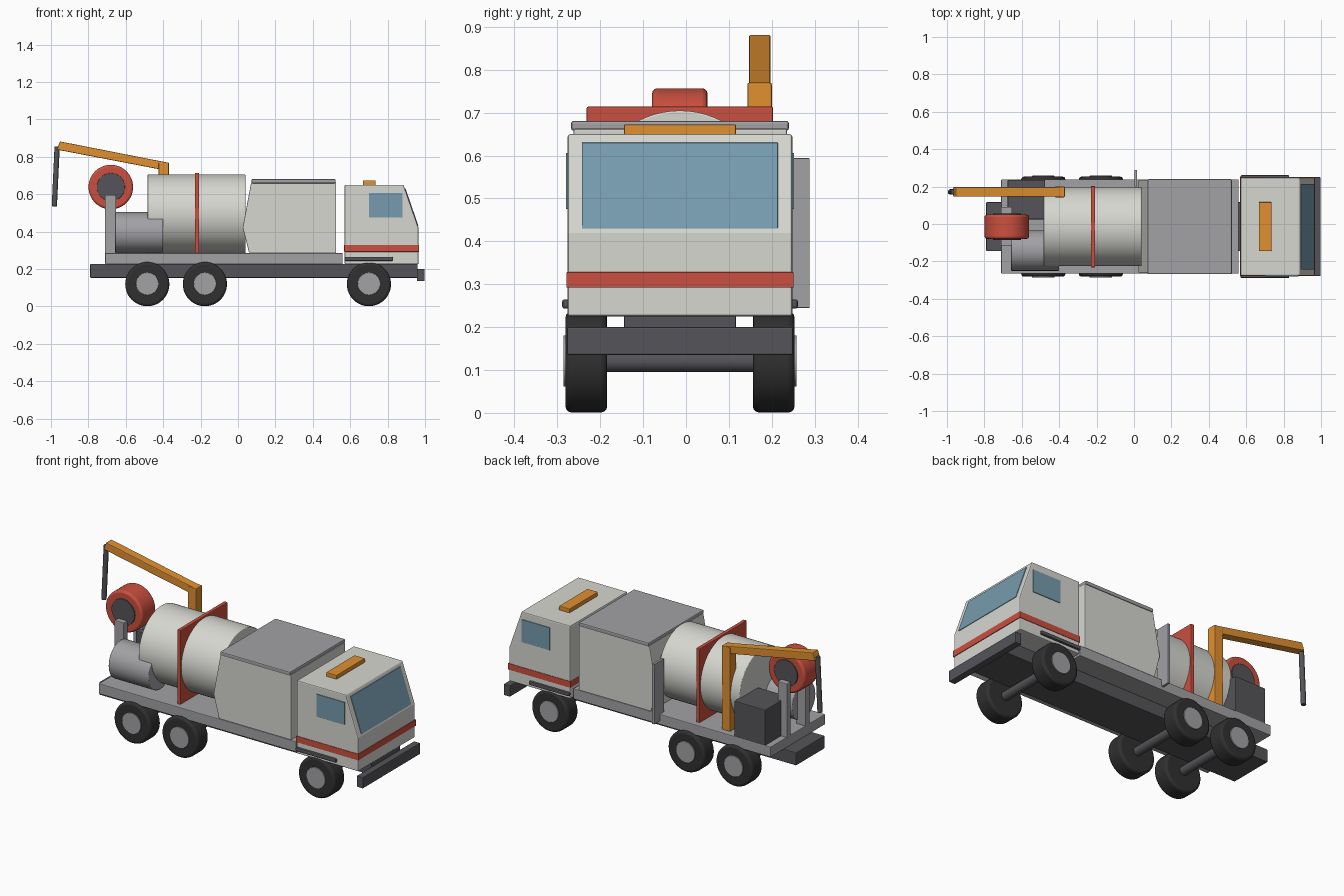
import bpy, math
from mathutils import Vector

if "Cube" in bpy.data.objects:
    bpy.data.objects.remove(bpy.data.objects["Cube"])

Y0 = -0.014  # lateral centre line of the truck


def mat(name, rgb):
    m = bpy.data.materials.new(name)
    m.diffuse_color = (*rgb, 1)
    m.use_nodes = True
    m.node_tree.nodes["Principled BSDF"].inputs["Base Color"].default_value = m.diffuse_color
    return m


WHITE = mat("off_white", (0.68, 0.68, 0.64))
GREY = mat("grey", (0.36, 0.36, 0.38))
DARK = mat("dark_grey", (0.09, 0.09, 0.1))
TYRE = mat("rubber", (0.03, 0.03, 0.03))
RED = mat("red", (0.6, 0.08, 0.05))
ORANGE = mat("orange", (0.75, 0.28, 0.03))
GLASS = mat("glass", (0.18, 0.33, 0.42))


def finish(o, name, m, bevel=0.0, segs=2):
    o.name = name
    o.data.materials.append(m)
    if bevel:
        b = o.modifiers.new("bevel", 'BEVEL')
        b.width, b.segments, b.limit_method = bevel, segs, 'ANGLE'
    return o


def box(name, m, x, y, z, bevel=0.004):
    bpy.ops.mesh.primitive_cube_add(size=1, location=(sum(x) / 2, sum(y) / 2, sum(z) / 2))
    o = bpy.context.object
    o.scale = (x[1] - x[0], y[1] - y[0], z[1] - z[0])
    bpy.ops.object.transform_apply(location=False, rotation=False, scale=True)
    return finish(o, name, m, bevel)


def cyl(name, m, r, a, b, bevel=0.0, verts=48):
    a, b = Vector(a), Vector(b)
    bpy.ops.mesh.primitive_cylinder_add(radius=r, depth=(b - a).length, vertices=verts, location=(a + b) / 2)
    o = bpy.context.object
    o.rotation_euler = (b - a).to_track_quat('Z', 'Y').to_euler()
    bpy.ops.object.shade_smooth_by_angle(angle=math.radians(35))
    return finish(o, name, m, bevel, 3)


def prism(name, m, pts, y, bevel=0.004):
    """Extrude an x-z profile across y."""
    n = len(pts)
    v = [(px, yy, pz) for yy in y for px, pz in pts]
    f = [tuple(range(n)), tuple(range(2 * n - 1, n - 1, -1))]
    f += [(i, i + n, (i + 1) % n + n, (i + 1) % n) for i in range(n)]
    me = bpy.data.meshes.new(name)
    me.from_pydata(v, [], f)
    o = bpy.data.objects.new(name, me)
    bpy.context.collection.objects.link(o)
    bpy.context.view_layer.objects.active = o
    o.select_set(True)
    bpy.ops.object.mode_set(mode='EDIT')
    bpy.ops.mesh.select_all(action='SELECT')
    bpy.ops.mesh.normals_make_consistent(inside=False)
    bpy.ops.object.mode_set(mode='OBJECT')
    return finish(o, name, m, bevel)


# Chassis, deck and front bumper
box("chassis", DARK, (-0.79, 0.96), (-0.145, 0.117), (0.152, 0.227))
box("deck", GREY, (-0.71, 0.56), (-0.265, 0.238), (0.225, 0.285))
box("front_bumper", DARK, (0.957, 0.997), (-0.278, 0.25), (0.135, 0.2))

# Wheels with hubs, axles
for i, x in enumerate((-0.485, -0.177, 0.70)):
    cyl(f"axle_{i}", DARK, 0.025, (x, -0.2, 0.12), (x, 0.17, 0.12), verts=16)
    for s, side in ((-1, "near"), (1, "far")):
        cyl(f"tyre_{side}_{i}", TYRE, 0.118, (x, Y0 + s * 0.17, 0.119), (x, Y0 + s * 0.267, 0.119), 0.014)
        cyl(f"hub_{side}_{i}", GREY, 0.06, (x, Y0 + s * 0.2, 0.121), (x, Y0 + s * 0.272, 0.121), 0.002)

# Cab with stripe, windows, light bar and side steps
prism("cab", WHITE, [(0.57, 0.225), (0.965, 0.225), (0.965, 0.42), (0.885, 0.65), (0.57, 0.65)], (-0.276, 0.248), 0.006)
box("cab_stripe", RED, (0.568, 0.969), (-0.279, 0.251), (0.292, 0.328), 0.001)
prism("windshield", GLASS, [(0.95, 0.43), (0.965, 0.43), (0.896, 0.63), (0.88, 0.63)], (-0.243, 0.214), 0.001)
for s, side in ((-1, "near"), (1, "far")):
    yc = Y0 + s * 0.26
    box(f"side_window_{side}", GLASS, (0.70, 0.88), (yc - 0.006, yc + 0.006), (0.475, 0.606), 0.001)
    yc = Y0 + s * 0.266
    box(f"side_step_{side}", DARK, (0.57, 0.83), (yc - 0.009, yc + 0.009), (0.243, 0.265), 0.006)
box("light_bar", ORANGE, (0.667, 0.735), (-0.145, 0.117), (0.645, 0.673))

# Equipment body behind the cab
prism("equipment_body", WHITE, [(0.06, 0.285), (0.525, 0.285), (0.525, 0.662), (0.07, 0.662), (0.025, 0.42)], (-0.262, 0.236))
box("body_roof", GREY, (0.072, 0.522), (-0.268, 0.24), (0.658, 0.681), 0.006)
box("side_panel", GREY, (0.002, 0.016), (0.20, 0.288), (0.245, 0.594), 0.001)

# Main tank with square band plate, small tank
cyl("main_tank", WHITE, 0.21, (-0.483, Y0, 0.495), (0.04, Y0, 0.495), 0.004, 64)
box("tank_band", RED, (-0.23, -0.208), (-0.232, 0.203), (0.28, 0.714))
cyl("small_tank", GREY, 0.108, (-0.658, -0.142, 0.396), (-0.40, -0.142, 0.396), 0.004)

# Pump box
box("pump_box", DARK, (-0.675, -0.475), (0.025, 0.236), (0.28, 0.49))

# Hose reel on two posts
cyl("hose_reel", RED, 0.119, (-0.68, -0.079, 0.638), (-0.68, 0.05, 0.638), 0.012)
cyl("reel_core", DARK, 0.075, (-0.68, -0.085, 0.638), (-0.68, 0.056, 0.638), 0.002)
for y, side in ((-0.10, "near"), (0.073, "far")):
    box(f"reel_post_{side}", GREY, (-0.712, -0.652), (y - 0.018, y + 0.018), (0.28, 0.596))

# Crane post, boom and hanging hose
box("crane_post", ORANGE, (-0.424, -0.37), (0.143, 0.2), (0.28, 0.77))
prism("crane_boom", ORANGE, [(-0.372, 0.724), (-0.382, 0.77), (-0.952, 0.882), (-0.968, 0.838)], (0.147, 0.197))
cyl("hanging_hose", DARK, 0.014, (-0.967, 0.172, 0.855), (-0.982, 0.172, 0.535), 0.003, 20)
